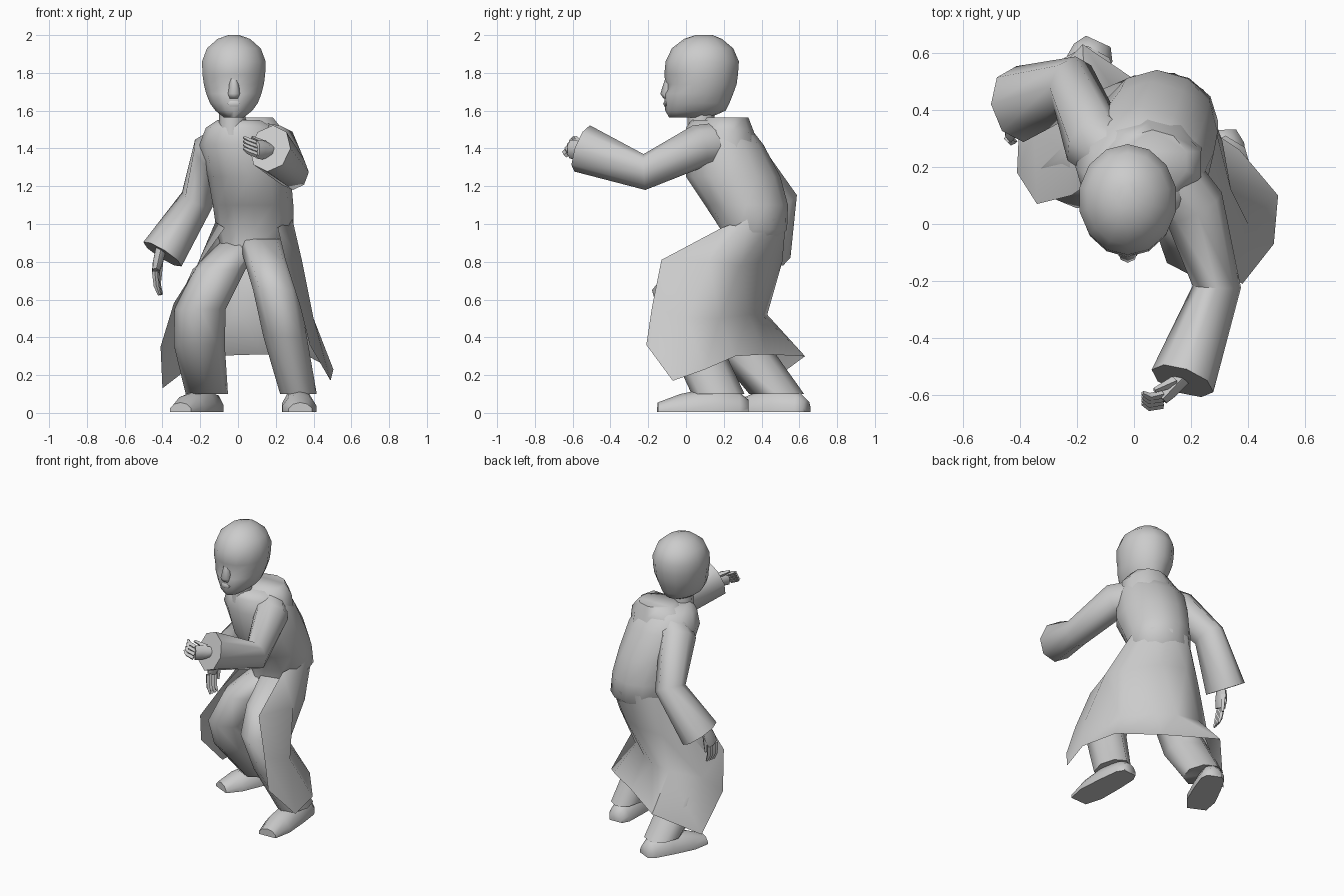
import bpy
import bmesh
from math import sin, cos, pi, radians
from mathutils import Vector

default_cube = bpy.data.objects.get("Cube")
if default_cube:
    bpy.data.objects.remove(default_cube, do_unlink=True)

# One plain grey for the whole figure
grey = bpy.data.materials.new("plain_grey")
grey.use_nodes = True
grey.diffuse_color = (0.6, 0.6, 0.6, 1)
grey.node_tree.nodes["Principled BSDF"].inputs["Base Color"].default_value = (0.6, 0.6, 0.6, 1)


def finish(name, bm):
    """Turn a bmesh into a named, softly shaded object."""
    bmesh.ops.recalc_face_normals(bm, faces=bm.faces)
    mesh = bpy.data.meshes.new(name)
    bm.to_mesh(mesh)
    bm.free()
    mesh.materials.append(grey)
    obj = bpy.data.objects.new(name, mesh)
    bpy.context.collection.objects.link(obj)
    bpy.ops.object.select_all(action='DESELECT')
    obj.select_set(True)
    bpy.context.view_layer.objects.active = obj
    bpy.ops.object.shade_smooth_by_angle(angle=radians(60))


def bridge(bm, rows, closed):
    """Fill quads between neighbouring rows of vertices."""
    count = len(rows[0])
    for low, high in zip(rows, rows[1:]):
        for i in range(count if closed else count - 1):
            j = (i + 1) % count
            bm.faces.new((low[i], low[j], high[j], high[i]))


def loft(name, sections, sides=8, ref=None, floor=None, adjust=None):
    """Skin ellipses (x, y, z, side radius, other radius) along a path.
    With ref the ellipses face along the path, without it they lie flat."""
    bm = bmesh.new()
    centres = [Vector(s[:3]) for s in sections]
    rows = []
    for k, (centre, section) in enumerate(zip(centres, sections)):
        side, other = Vector((1, 0, 0)), Vector((0, 1, 0))
        if ref:
            ahead = centres[min(k + 1, len(centres) - 1)] - centre
            behind = centre - centres[max(k - 1, 0)]
            tangent = (ahead.normalized() + behind.normalized()).normalized()
            side = tangent.cross(Vector(ref)).normalized()
            other = side.cross(tangent)
        row = []
        for i in range(sides):
            a = 2 * pi * i / sides - pi / 2
            p = centre + side * section[3] * cos(a) + other * section[4] * sin(a)
            if floor is not None:
                p.z = max(p.z, floor)
            if adjust:
                p = adjust(p, k, i)
            row.append(bm.verts.new(p))
        rows.append(row)
    bridge(bm, rows, True)
    bm.faces.new(rows[0])
    bm.faces.new(rows[-1])
    finish(name, bm)


UP, BACK = (0, 0, 1), (0, 1, 0)
FACE_X = -0.022

# Head: height, front, back, half width
head_profile = [
    (1.565, -.09, .13, .055), (1.6, -.11, .21, .1), (1.64, -.113, .23, .13),
    (1.69, -.116, .25, .15), (1.74, -.108, .268, .163), (1.79, -.115, .275, .17),
    (1.86, -.108, .28, .173), (1.93, -.075, .25, .146), (1.98, -.01, .19, .088),
    (2, .05, .14, .03)]
EYE_ROW, HEAD_SIDES = 4, 14


def sink_eyes(p, row, i):
    if row == EYE_ROW and i in (1, HEAD_SIDES - 1):
        p.y += 0.02
    return p


loft("head", [(FACE_X, (f + b) / 2, z, w, (b - f) / 2) for z, f, b, w in head_profile],
     HEAD_SIDES, adjust=sink_eyes)
loft("nose", [(FACE_X, -.09, 1.77, .02, .02), (FACE_X, -.098, 1.69, .035, .038),
              (FACE_X, -.095, 1.665, .028, .024)], 8)
loft("lips", [(FACE_X, -.1, 1.65, .025, .015), (FACE_X, -.103, 1.637, .038, .018),
              (FACE_X, -.1, 1.622, .025, .015)], 6)
loft("neck", [(-.03, .08, 1.47, .075, .075), (-.03, .08, 1.62, .068, .07)], 8)

# Robe body, leaning forward from the hips
loft("robe_body", [
    (.05, .3, .83, .13, .11), (.09, .36, .97, .205, .175), (.08, .32, 1.1, .213, .22),
    (.06, .25, 1.25, .22, .25), (.025, .2, 1.42, .23, .21), (.02, .17, 1.51, .19, .17),
    (.01, .15, 1.55, .12, .12)], 12)
# Folded hood lying behind the neck
loft("hood", [(.04, .22, 1.36, .21, .185), (.05, .21, 1.5, .195, .145),
              (.065, .22, 1.565, .125, .11)], 10)

# Open skirt: rows from waist to hem, each running from the left front edge
# round the back to the right front edge
skirt_rows = [
    [(.21, .19, .98), (.287, .33, 1.03), (.245, .47, 1.03), (.14, .53, 1.03),
     (0, .52, 1.03), (-.09, .44, 1.03), (-.12, .32, 1.01), (-.07, .2, .98)],
    [(.25, -.13, .81), (.34, .12, .8), (.31, .29, .78), (.15, .45, .8),
     (0, .51, .8), (-.14, .46, .77), (-.23, .25, .75), (-.22, .1, .77)],
    [(.33, -.18, .56), (.4, 0, .5), (.26, .18, .5), (.09, .33, .52),
     (-.02, .4, .52), (-.17, .43, .52), (-.35, .32, .48), (-.34, .07, .58)],
    [(.38, -.21, .36), (.49, -.07, .17), (.505, .1, .23), (.37, .26, .3),
     (.13, .42, .31), (-.18, .63, .3), (-.4, .4, .13), (-.41, .18, .35)]]
bm = bmesh.new()
bridge(bm, [[bm.verts.new(p) for p in row] for row in skirt_rows], False)
finish("robe_skirt", bm)

# Wide sleeves
loft("left_sleeve", [(.1, .2, 1.42, .11, .12), (.21, .06, 1.41, .11, .115),
                     (.29, -.22, 1.275, .085, .095), (.17, -.55, 1.4, .115, .13)], 8, UP)
loft("right_sleeve", [(-.06, .22, 1.43, .1, .11), (-.14, .29, 1.38, .11, .12),
                      (-.215, .48, 1.13, .09, .11), (-.4, .42, .84, .12, .135)], 8, BACK)


def hand(side, wrist, knuckles, tips, spread, ref):
    """Palm, four fingers fanned along spread, and a thumb."""
    wrist, knuckles, tips, spread = map(Vector, (wrist, knuckles, tips, spread))
    loft(side + "_palm", [(*wrist, .032, .035), (*wrist.lerp(knuckles, .6), .03, .052),
                          (*knuckles, .022, .048)], 6, ref)
    for i in range(4):
        base = knuckles + spread * (i - 1.5)
        end = tips + spread * (i - 1.5)
        middle = base.lerp(end, .5) + (knuckles - wrist) * .15
        loft(f"{side}_finger_{i + 1}", [(*base, .015, .015), (*middle, .014, .014),
                                        (*end, .008, .008)], 4, ref)
    start = wrist.lerp(knuckles, .4) + spread * 1.5
    end = knuckles.lerp(tips, .4) + spread * 2.5
    loft(side + "_thumb", [(*start, .02, .02), (*end, .009, .009)], 4, ref)


hand("left", (.17, -.54, 1.39), (.1, -.615, 1.395), (.03, -.61, 1.43), (0, .012, .02), UP)
hand("right", (-.41, .37, .86), (-.435, .33, .75), (-.41, .32, .625), (.004, .02, 0), BACK)

# Trousers, bent at the knees, with level hems
loft("left_leg", [(.12, .3, .92, .12, .13), (.155, .13, .8, .12, .19),
                  (.2, -.03, .65, .12, .15), (.25, .03, .4, .115, .14),
                  (.32, .17, .1, .097, .14)])
loft("right_leg", [(.02, .34, .9, .12, .13), (-.1, .24, .76, .14, .16),
                   (-.2, .19, .55, .135, .135), (-.205, .28, .36, .135, .16),
                   (-.165, .48, .1, .112, .145)])


def shoe(name, heel, toe):
    """Flat-soled shoe from heel to toe."""
    heel, toe = Vector(heel), Vector(toe)
    shape = [(0, .05, .06), (.1, .078, .1), (.4, .09, .125), (.75, .095, .09), (1, .065, .045)]
    loft(name, [(*heel.lerp(toe, t), w, h) for t, w, h in shape], 10, UP, floor=.005)


shoe("left_shoe", (.31, .33, .01), (.33, -.15, .01))
shoe("right_shoe", (-.125, .64, .01), (-.305, .25, .01))
